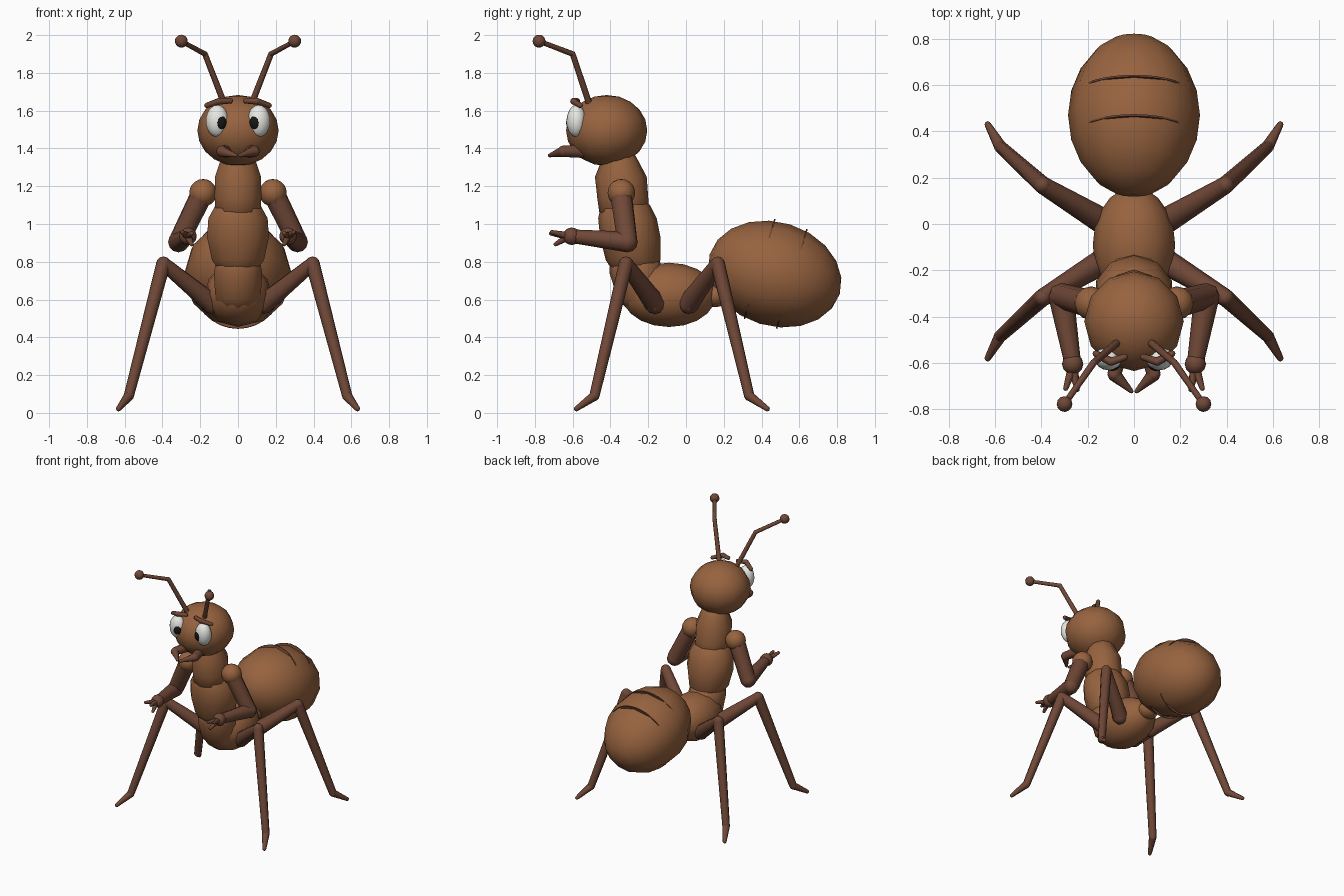
import bpy, bmesh, math
from mathutils import Vector, Matrix

if "Cube" in bpy.data.objects:
    bpy.data.objects.remove(bpy.data.objects["Cube"])


def material(name, rgb):
    m = bpy.data.materials.new(name)
    m.diffuse_color = (*rgb, 1)
    m.use_nodes = True
    m.node_tree.nodes["Principled BSDF"].inputs["Base Color"].default_value = m.diffuse_color
    return m


BODY = material("body_brown", (0.31, 0.125, 0.05))
LIMB = material("limb_brown", (0.16, 0.064, 0.038))
WHITE = material("eye_white", (0.85, 0.85, 0.82))
BLACK = material("pupil_black", (0.008, 0.008, 0.008))


def finish(name, bm, mat, smooth=True):
    bmesh.ops.recalc_face_normals(bm, faces=bm.faces)
    me = bpy.data.meshes.new(name)
    for f in bm.faces:
        f.smooth = smooth
    bm.to_mesh(me)
    bm.free()
    me.materials.append(mat)
    ob = bpy.data.objects.new(name, me)
    bpy.context.collection.objects.link(ob)
    return ob


def ellipsoid(name, centre, radii, mat, seg=12, rings=10, tilt=0, axis_y=False):
    bm = bmesh.new()
    bmesh.ops.create_uvsphere(bm, u_segments=seg, v_segments=rings, radius=1)
    if axis_y:
        bmesh.ops.rotate(bm, verts=bm.verts, matrix=Matrix.Rotation(math.pi / 2, 3, 'X'))
    m = (Matrix.Translation(centre) @ Matrix.Rotation(math.radians(tilt), 4, 'X')
         @ Matrix.Diagonal((*radii, 1)))
    bmesh.ops.transform(bm, matrix=m, verts=bm.verts)
    return finish(name, bm, mat)


def loft(name, rings, mat, sides=10):
    """Skin of elliptical rings given as (y, z, rx, ry)."""
    bm = bmesh.new()
    loops = []
    for y, z, rx, ry in rings:
        loops.append([bm.verts.new((rx * math.sin(a), y - ry * math.cos(a), z))
                      for a in (2 * math.pi * i / sides for i in range(sides))])
    for lo, hi in zip(loops, loops[1:]):
        for i in range(sides):
            j = (i + 1) % sides
            bm.faces.new((lo[i], lo[j], hi[j], hi[i]))
    bm.faces.new(loops[0][::-1])
    bm.faces.new(loops[-1])
    return finish(name, bm, mat)


def limb(name, points, radii, mat, sides=8):
    """Tapered tubes between points with a ball at every joint."""
    bm = bmesh.new()
    pts = [Vector(p) for p in points]
    for i, (p, r) in enumerate(zip(pts, radii)):
        bmesh.ops.create_uvsphere(bm, u_segments=sides, v_segments=6, radius=r,
                                  matrix=Matrix.Translation(p))
        if i + 1 < len(pts):
            d = pts[i + 1] - p
            m = (Matrix.Translation((p + pts[i + 1]) / 2)
                 @ d.to_track_quat('Z', 'Y').to_matrix().to_4x4())
            bmesh.ops.create_cone(bm, segments=sides, radius1=r, radius2=radii[i + 1],
                                  depth=d.length, matrix=m, cap_ends=False)
    return finish(name, bm, mat)


# Abdomen with two thin ring plates
TILT = -17
ellipsoid("abdomen", (0, 0.47, 0.735), (0.285, 0.36, 0.275), BODY, tilt=TILT, axis_y=True)
for n, (y, z) in enumerate(((0.39, 0.762), (0.56, 0.71))):
    bm = bmesh.new()
    bmesh.ops.create_cone(bm, segments=32, radius1=1, radius2=1, depth=1, cap_ends=True)
    m = (Matrix.Translation((0, y, z)) @ Matrix.Rotation(math.radians(TILT), 4, 'X')
         @ Matrix.Diagonal((0.25, 0.008, 0.276, 1)) @ Matrix.Rotation(math.pi / 2, 4, 'X'))
    bmesh.ops.transform(bm, matrix=m, verts=bm.verts)
    finish(f"abdomen_ring_{n + 1}", bm, LIMB, smooth=False)

# Waist and thorax
ellipsoid("waist", (0, 0.155, 0.62), (0.075, 0.075, 0.06), BODY)
ellipsoid("thorax", (0, -0.09, 0.625), (0.178, 0.25, 0.17), BODY, axis_y=True)

# Upright torso in three overlapping segments
loft("lower_torso", [(-0.20, 0.53, 0.08, 0.09), (-0.23, 0.60, 0.125, 0.13),
                     (-0.26, 0.74, 0.135, 0.145), (-0.28, 0.86, 0.11, 0.12)], BODY)
loft("middle_torso", [(-0.27, 0.72, 0.08, 0.10), (-0.28, 0.81, 0.145, 0.145),
                      (-0.295, 0.93, 0.172, 0.16), (-0.31, 1.03, 0.165, 0.155),
                      (-0.32, 1.10, 0.125, 0.13), (-0.33, 1.15, 0.08, 0.08)], BODY)
loft("upper_torso", [(-0.32, 1.0, 0.12, 0.13), (-0.335, 1.14, 0.13, 0.135),
                     (-0.345, 1.25, 0.128, 0.137), (-0.35, 1.33, 0.10, 0.10),
                     (-0.37, 1.42, 0.07, 0.07)], BODY)

# Head
ellipsoid("head", (0, -0.42, 1.495), (0.215, 0.215, 0.188), BODY)

for side, s in (("left", 1), ("right", -1)):
    def mir(*pts):
        return [(s * x, y, z) for x, y, z in pts]

    # Face
    ellipsoid(f"{side}_eye", (s * 0.11, -0.58, 1.545), (0.06, 0.052, 0.085), WHITE, 16, 12)
    ellipsoid(f"{side}_pupil", (s * 0.094, -0.608, 1.538), (0.034, 0.027, 0.042), BLACK, 12, 8)
    limb(f"{side}_eyebrow", mir((0.04, -0.575, 1.652), (0.10, -0.595, 1.65), (0.165, -0.56, 1.628)),
         (0.014, 0.018, 0.014), LIMB)
    limb(f"{side}_mandible", mir((0.06, -0.55, 1.385), (0.085, -0.65, 1.385), (0.012, -0.722, 1.363)),
         (0.035, 0.03, 0.01), LIMB)
    limb(f"{side}_antenna", mir((0.07, -0.51, 1.63), (0.175, -0.60, 1.90), (0.30, -0.778, 1.968)),
         (0.017, 0.015, 0.013), LIMB)
    ellipsoid(f"{side}_antenna_tip", (s * 0.30, -0.778, 1.968), (0.034,) * 3, LIMB)

    # Arm and hand
    ellipsoid(f"{side}_shoulder", (s * 0.185, -0.342, 1.165), (0.073,) * 3, BODY)
    limb(f"{side}_arm", mir((0.20, -0.342, 1.14), (0.315, -0.31, 0.905), (0.265, -0.60, 0.935)),
         (0.06, 0.055, 0.036), LIMB)
    ellipsoid(f"{side}_wrist", (s * 0.265, -0.605, 0.935), (0.046,) * 3, LIMB)
    for n, tip in enumerate(((0.295, -0.71, 0.957), (0.245, -0.715, 0.95), (0.245, -0.69, 0.893))):
        limb(f"{side}_finger_{n + 1}", mir((0.265, -0.62, 0.935), tip), (0.022, 0.011), LIMB)

    # Front and hind legs, mirrored about the thorax
    for end, f in (("front", -1), ("hind", 1)):
        path = [(x, -0.075 + f * d, z) for x, d, z in
                ((0.14, 0.09, 0.58), (0.395, 0.243, 0.79), (0.578, 0.41, 0.09), (0.632, 0.505, 0.022))]
        limb(f"{side}_{end}_leg", mir(*path), (0.056, 0.038, 0.027, 0.014), LIMB)
